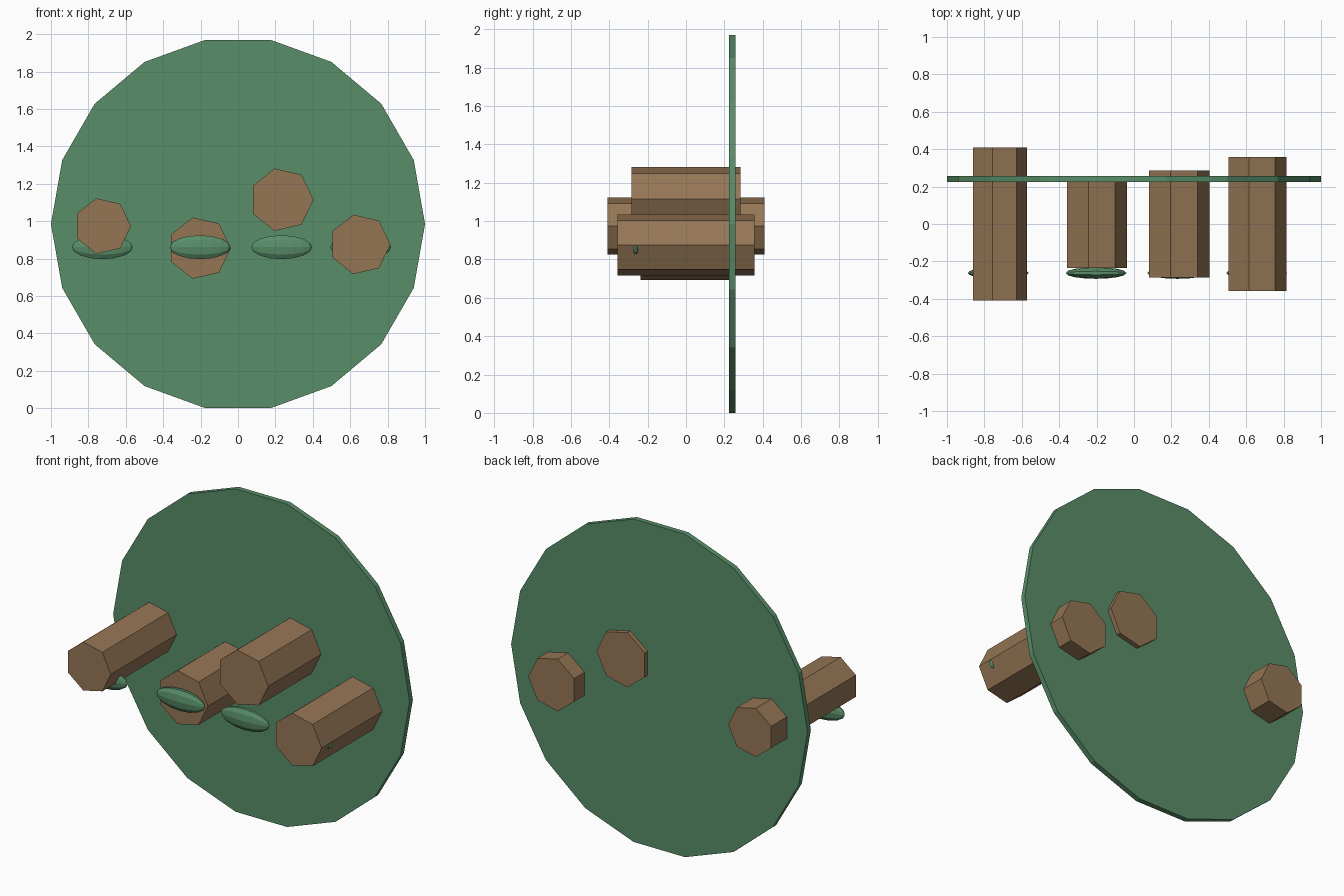
import bpy, math

if "Cube" in bpy.data.objects:
    bpy.data.objects.remove(bpy.data.objects["Cube"])


def material(name, rgb):
    m = bpy.data.materials.new(name)
    m.diffuse_color = (*rgb, 1)
    m.use_nodes = True
    m.node_tree.nodes["Principled BSDF"].inputs["Base Color"].default_value = m.diffuse_color
    return m


green = material("green", (0.10, 0.27, 0.14, 1)[:3])
brown = material("brown", (0.30, 0.18, 0.09))


def prism(name, sides, r, x, z, y0, y1, mat):
    """Polygonal prism lying along y, with one corner pointing to +x."""
    bpy.ops.mesh.primitive_cylinder_add(vertices=sides, radius=r, depth=y1 - y0,
                                        location=(x, (y0 + y1) / 2, z),
                                        rotation=(math.pi / 2, 0, 0))
    ob = bpy.context.object
    ob.name = name
    # primitive starts with a corner on its own +y; turn it round to +x
    for v in ob.data.vertices:
        v.co.x, v.co.y = v.co.y, -v.co.x
    ob.data.materials.append(mat)


# Round backing disc
prism("disc", 18, 1.0, 0, 0.985, 0.225, 0.257, green)

# Seven-sided pegs through the disc: radius, x, z, half length
pegs = [(0.152, -0.724, 0.974, 0.409),
        (0.168, -0.206, 0.856, 0.236),
        (0.171, 0.233, 1.115, 0.285),
        (0.163, 0.652, 0.876, 0.357)]
for i, (r, x, z, h) in enumerate(pegs, 1):
    prism(f"peg_{i}", 7, r, x, z, -h, h, brown)

# Flattened leaf-like pods near the peg fronts
for i, x in enumerate((-0.725, -0.203, 0.233, 0.656), 1):
    bpy.ops.mesh.primitive_uv_sphere_add(segments=10, ring_count=8, radius=1,
                                         location=(x, -0.262, 0.861),
                                         rotation=(0, math.pi / 2, 0))
    ob = bpy.context.object
    ob.name = f"pod_{i}"
    ob.scale = (0.067, 0.031, 0.163)
    ob.data.materials.append(green)
